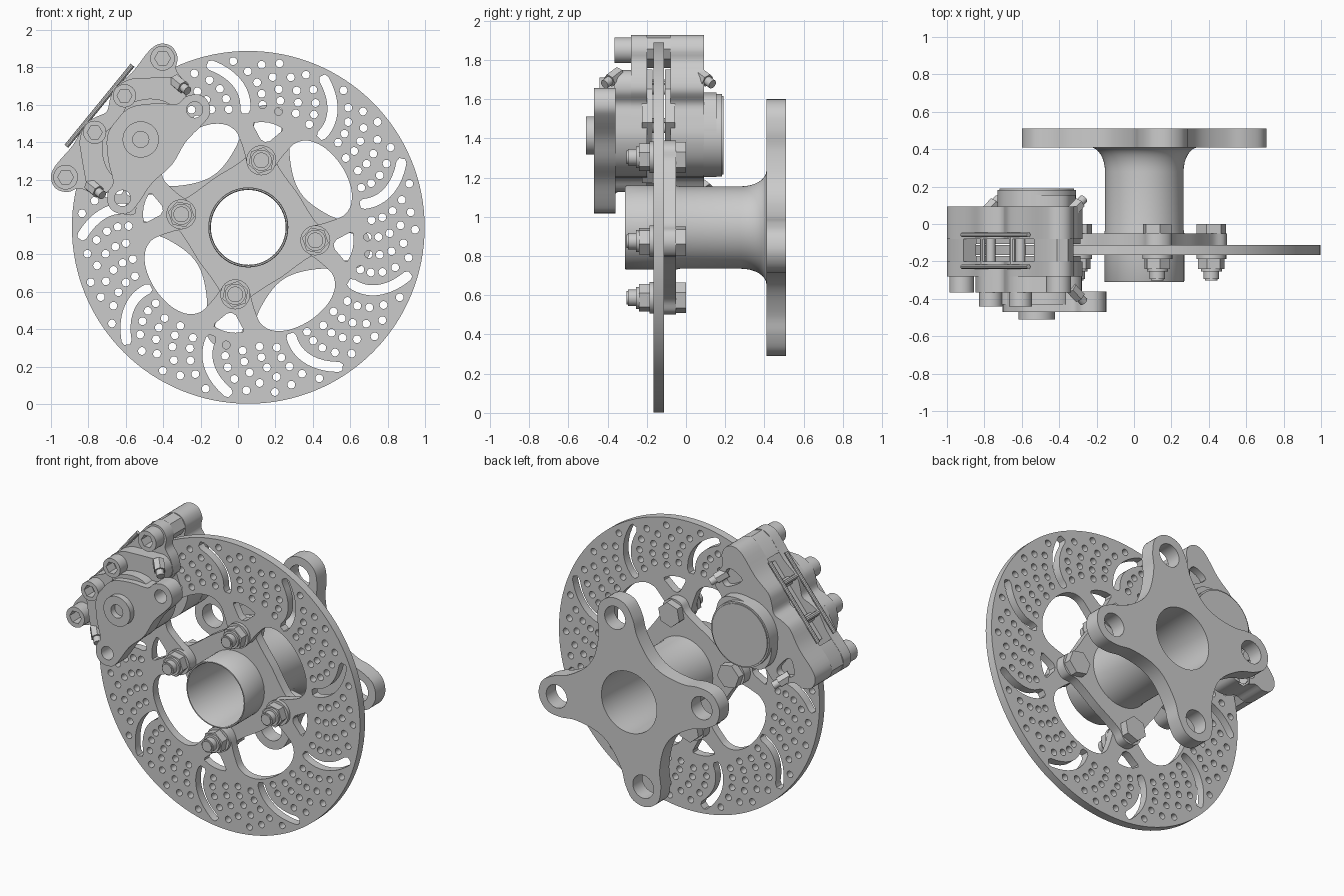
import bpy, bmesh
from math import sin, cos, pi, radians, hypot
from mathutils import Vector

if "Cube" in bpy.data.objects:
    bpy.data.objects.remove(bpy.data.objects["Cube"])

CX, CZ = 0.055, 0.945            # rotor axis
PX, PZ = -0.52, 1.415            # caliper piston axis
EX, EZ = -0.775, 0.632           # caliper outward direction
BOLT = [79 + 90 * k for k in range(4)]


def finish(ob, angle=35):
    bpy.ops.object.select_all(action='DESELECT')
    ob.select_set(True)
    bpy.context.view_layer.objects.active = ob
    if ob.type == 'CURVE':
        bpy.ops.object.convert(target='MESH')
    bpy.ops.object.shade_smooth_by_angle(angle=radians(angle))


def plate(name, loops, y0, y1):
    """Flat plate in the xz plane; first loop is the outline, the rest are holes."""
    cu = bpy.data.curves.new(name, 'CURVE')
    cu.dimensions, cu.fill_mode, cu.extrude = '2D', 'BOTH', (y1 - y0) / 2
    for loop in loops:
        sp = cu.splines.new('POLY')
        sp.points.add(len(loop) - 1)
        for p, (x, z) in zip(sp.points, loop):
            p.co = (x, z, 0, 1)
        sp.use_cyclic_u = True
    ob = bpy.data.objects.new(name, cu)
    bpy.context.collection.objects.link(ob)
    ob.rotation_euler.x = pi / 2
    ob.location.y = (y0 + y1) / 2
    finish(ob)


def circle(x, z, r, n=32, a0=0):
    return [(x + r * cos(a0 + 2 * pi * i / n), z + r * sin(a0 + 2 * pi * i / n)) for i in range(n)]


def polar(r, deg):
    return CX + r * cos(radians(deg)), CZ + r * sin(radians(deg))


def smooth(pts, n=5):
    """Closed Catmull-Rom curve through pts."""
    out, m = [], len(pts)
    for i in range(m):
        a, b, c, d = (Vector(pts[(i + k) % m]) for k in (-1, 0, 1, 2))
        for j in range(n):
            t = j / n
            out.append(tuple(0.5 * (2 * b + (c - a) * t + (2 * a - 5 * b + 4 * c - d) * t * t
                                    + (3 * b - a - 3 * c + d) * t ** 3)))
    return out


def four_lobes(half):
    """Repeat a mirrored (radius, angle) half profile about the four bolt directions."""
    pts = []
    for b in BOLT:
        pts += [polar(r, b - a) for r, a in half[-2:0:-1]] + [polar(r, b + a) for r, a in half]
    return smooth(pts)


def cal(u, v):
    """Caliper coordinates (tangential, radial) to world xz."""
    return PX + u * EZ + v * EX, PZ - u * EX + v * EZ


def cal_loop(pts):
    return smooth([cal(*p) for p in pts], 4)


def sym(half):
    return cal_loop(half + [(-u, v) for u, v in half[-2:0:-1]])


def rod(name, p, q, r, n=20):
    p, q = Vector(p), Vector(q)
    bpy.ops.mesh.primitive_cylinder_add(vertices=n, radius=r, depth=(q - p).length, location=(p + q) / 2)
    ob = bpy.context.object
    ob.name = name
    ob.rotation_euler = (q - p).to_track_quat('Z', 'Y').to_euler()
    finish(ob)


# brake disc: curved slots, drilled holes, triangular windows
def sweep(r):
    s = (0.9 - r) / 0.3
    return -(30.6 * s - 18.5 * s * s)


loops = [circle(CX, CZ, 0.943, 128)]
loops.append(four_lobes([(.285, 0), (.30, 7), (.34, 12), (.40, 14), (.46, 16), (.52, 18.5),
                         (.565, 24), (.59, 33), (.597, 45)]))
for b in BOLT:
    loops.append([polar(r, b + a) for r, a in ((.56, -8), (.568, -4), (.57, 0), (.568, 4), (.56, 8),
                                               (.545, 8.2), (.475, 3), (.465, 0), (.475, -3), (.545, -8.2))])
for k in range(9):
    base = 104 - 40 * k
    mid = [Vector(polar(r, base + sweep(r))) for r in [0.89 - 0.026 * i for i in range(11)]]
    left, right = [], []
    for i, p in enumerate(mid):
        d = (mid[min(i + 1, 10)] - mid[max(i - 1, 0)]).normalized()
        w = Vector((-d.y, d.x)) * 0.027
        if i == 0:
            left.append(p - d * 0.02 + w * .6)
            right.append(p - d * 0.02 - w * .6)
        left.append(p + w)
        right.append(p - w)
        if i == 10:
            left.append(p + d * 0.02 + w * .6)
            right.append(p + d * 0.02 - w * .6)
    loops.append([tuple(p) for p in left + right[::-1]])
    for row in range(4):
        for i in range(5):
            r = 0.64 + 0.058 * i + 0.02 * (row % 2)
            loops.append(circle(*polar(r, base + 8 * (row + 1) + sweep(r)), 0.021, 14))
plate('brake_disc', loops, -0.165, -0.112)

# carrier behind the disc and rear wheel flange
plate('disc_carrier', [four_lobes([(.45, 0), (.43, 8), (.375, 13), (.335, 25), (.32, 45)]),
                       circle(CX, CZ, 0.203, 64)], -0.112, -0.05)
plate('rear_flange', [four_lobes([(.665, 0), (.634, 8.3), (.55, 13.7), (.455, 18), (.365, 30), (.335, 45)]),
                      circle(CX, CZ, 0.2, 64)] + [circle(*polar(.535, b), 0.075) for b in BOLT], 0.41, 0.51)

# hub tube with flared root
prof = [(.2, -.30), (.204, -.31), (.211, -.31), (.214, -.305), (.214, -.05), (.21, -.03)]
prof += [(.29 - .08 * cos(a), .28 + .13 * sin(a)) for a in [i * pi / 16 for i in range(9)]]
prof += [(.2, .41)]
bm = bmesh.new()
rings = [[bm.verts.new((CX + r * cos(2 * pi * i / 64), y, CZ + r * sin(2 * pi * i / 64)))
          for i in range(64)] for r, y in prof]
for A, B in zip(rings, rings[1:] + rings[:1]):
    for i in range(64):
        j = (i + 1) % 64
        bm.faces.new((A[i], A[j], B[j], B[i]))
bmesh.ops.recalc_face_normals(bm, faces=bm.faces)
me = bpy.data.meshes.new('hub_tube')
bm.to_mesh(me)
hub = bpy.data.objects.new('hub_tube', me)
bpy.context.collection.objects.link(hub)
finish(hub)

# carrier bolts
for b in BOLT:
    x, z = polar(.365, b)
    a = radians(b)
    plate('bolt_washer', [circle(x, z, .08)], -.187, -.165)
    plate('bolt_nut', [circle(x, z, .072, 6, a)], -.24, -.187)
    plate('nut_collar', [circle(x, z, .056)], -.255, -.24)
    plate('bolt_stud', [circle(x, z, .042)], -.295, -.255)
    plate('stud_tip', [circle(x, z, .034)], -.303, -.295)
    plate('bolt_head', [circle(x, z, .08, 6, a)], -.05, 0.0)

# caliper halves
body = [(0, .235), (.06, .262), (.126, .282), (.25, .262), (.40, .265), (.465, .24), (.49, .184),
        (.465, .125), (.41, .09), (.385, .02), (.33, -.045), (.25, -.05), (.2, -.1), (.12, -.175), (0, -.21)]
inner = [(0, .235), (.06, .262), (.126, .282), (.21, .25), (.26, .2), (.33, .12), (.375, .06),
         (.37, .0), (.32, -.045), (.25, -.05), (.2, -.1), (.12, -.175), (0, -.21)]
raised = [(0, .15), (.1, .17), (.2, .1), (.245, 0), (.2, -.09), (.12, -.17), (0, -.21)]
pocket = [(.27, .16), (.37, .12), (.34, .03), (.285, .03)]
plate('caliper_front_half', [sym(body)], -.28, -.2)
plate('caliper_front_step', [sym(inner)], -.365, -.28)
plate('caliper_rear_half', [sym(body)], -.08, .045)
plate('caliper_rear_step', [sym(body)] + [cal_loop([(s * u, v) for u, v in pocket]) for s in (-1, 1)], .045, .093)
plate('caliper_front_raised', [sym(raised)], -.43, -.365)
plate('caliper_rear_raised', [sym(raised)], .093, .155)
plate('piston_cap', [circle(PX, PZ, .21, 64)], .09, .183)
plate('piston_cap_face', [circle(PX, PZ, .2, 64)], .183, .19)

# front bracket plate with boss
plate('bracket_plate', [sym([(0, .165), (.1, .15), (.2, .06), (.27, -.03), (.33, -.042), (.383, -.09),
                             (.385, -.15), (.34, -.2), (.27, -.205), (.14, -.195), (0, -.215)])]
      + [circle(*cal(s * .305, -.123), .043) for s in (-1, 1)], -.47, -.36)
plate('bracket_boss', [circle(PX, PZ, .097, 40), circle(PX, PZ, .043)], -.51, -.47)

# brake pads
for y0, y1 in ((-.225, -.17), (-.107, -.055)):
    plate('brake_pad', [[cal(*p) for p in ((-.27, .2), (.27, .2), (.29, .02), (.2, -.14), (-.2, -.14), (-.29, .02))]],
          y0, y1)

for s in (-1, 1):
    # end bridges over the disc edge and their cap bolts
    plate('end_bridge', [[cal(s * u, v) for u, v in ((.30, .262), (.40, .265), (.465, .24), (.49, .184),
                                                     (.465, .125), (.41, .115), (.30, .175))]], -.2, -.08)
    c = cal(s * .41, .184)
    plate('cap_bolt', [circle(*c, .066), circle(*c, .042, 6)], -.365, -.28)
    # pad pins
    c = cal(s * .126, .215)
    plate('pad_pin', [circle(*c, .026, 20)], -.3, .06)
    plate('pad_pin_head', [circle(*c, .062), circle(*c, .04, 6)], -.44, -.36)
    # retaining clip wires and cross pieces
    y = -.143 + s * .085
    p, q = cal(-.28, .285), cal(.28, .285)
    rod('clip_wire', (p[0], y, p[1]), (q[0], y, q[1]), .013, 10)
    p = cal(s * .126, .27)
    rod('clip_cross', (p[0], -.23, p[1]), (p[0], -.055, p[1]), .016, 10)
    # bleed screws on both halves
    for d, y in ((-1, -.34), (1, .06)):
        a, b, e = cal(s * .36, .06), cal(s * .36, .0), cal(s * .36, -.03)
        rod('bleed_screw_hex', (a[0], y, a[1]), (b[0], y + d * .05, b[1]), .036, 6)
        rod('bleed_screw_tip', (b[0], y + d * .05, b[1]), (e[0], y + d * .075, e[1]), .024, 14)
